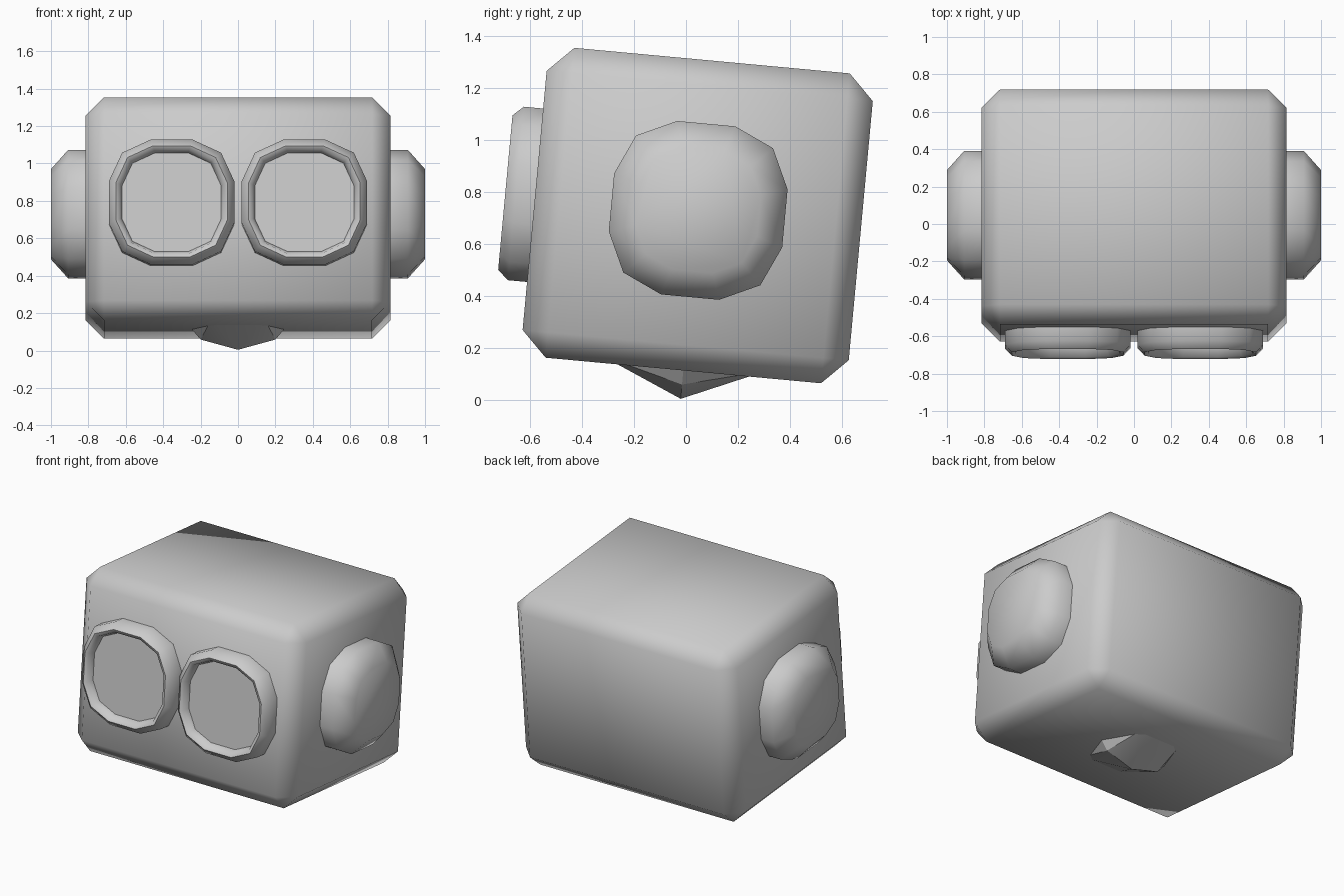
import bpy, bmesh, math
from mathutils import Matrix

if "Cube" in bpy.data.objects:
    bpy.data.objects.remove(bpy.data.objects["Cube"])

# Everything sits in a frame leaning slightly forward
FRAME = Matrix.Translation((0, 0.045, 0.709)) @ Matrix.Rotation(math.radians(-5.3), 4, 'X')

grey = bpy.data.materials.new("plain_grey")
grey.diffuse_color = (0.6, 0.6, 0.6, 1)
grey.use_nodes = True
grey.node_tree.nodes["Principled BSDF"].inputs["Base Color"].default_value = grey.diffuse_color


def finish(name, bm, angle=None):
    bmesh.ops.recalc_face_normals(bm, faces=bm.faces)
    me = bpy.data.meshes.new(name)
    bm.to_mesh(me)
    bm.free()
    me.materials.append(grey)
    ob = bpy.data.objects.new(name, me)
    bpy.context.collection.objects.link(ob)
    ob.matrix_world = FRAME
    if angle:
        bpy.context.view_layer.objects.active = ob
        ob.select_set(True)
        bpy.ops.object.shade_smooth_by_angle(angle=math.radians(angle))
        ob.select_set(False)
    return ob


def outline(h):
    """Twelve-sided rounded square of half size h."""
    pts = []
    for k in range(4):
        c, s = round(math.cos(k * math.pi / 2)), round(math.sin(k * math.pi / 2))
        for u, v in ((1, -0.335), (1, 0.335), (0.79, 0.79)):
            pts.append(((u * c - v * s) * h, (u * s + v * c) * h))
    return pts


def loft(name, profile, place, cap_start=False, cap_end=False, angle=60):
    """Join rounded-square rings given as (half size, depth)."""
    bm = bmesh.new()
    rings = [[bm.verts.new(place(u, v, d)) for u, v in outline(h)] for h, d in profile]
    for a, b in zip(rings, rings[1:]):
        for i in range(12):
            j = (i + 1) % 12
            bm.faces.new((a[i], a[j], b[j], b[i]))
    if cap_start:
        bm.faces.new(rings[0])
    if cap_end:
        bm.faces.new(rings[-1])
    return finish(name, bm, angle)


# Head: chamfered box, smooth shaded
bm = bmesh.new()
bmesh.ops.create_cube(bm, size=1, matrix=Matrix.Diagonal((1.63, 1.26, 1.197, 1)))
bmesh.ops.bevel(bm, geom=bm.edges[:], offset=0.098, segments=1, affect='EDGES')
finish("head", bm, 60)

for side, s in (("right", 1), ("left", -1)):
    # Ear pad
    loft(side + "_ear", [(0.335, 0.76), (0.335, 0.908), (0.235, 1.0)],
         lambda u, v, d: (s * d, u, v + 0.02), cap_start=True, cap_end=True)

    # Eye: rounded rim with recessed flat lens
    def eye(u, v, d):
        return (s * 0.355 + u, -d, v + 0.02)
    loft(side + "_eye_rim",
         [(0.335, 0.59), (0.335, 0.705), (0.298, 0.745), (0.278, 0.735), (0.265, 0.69)], eye)
    bm = bmesh.new()
    lens = bm.faces.new([bm.verts.new(eye(u, v, 0.69)) for u, v in outline(0.266)])
    lens.normal_update()
    if lens.normal.y > 0:
        lens.normal_flip()
    me_ob = finish(side + "_eye_lens", bm)
    if me_ob.data.polygons[0].normal.y > 0:
        me_ob.data.flip_normals()

# Neck stub: faceted point under the head
bm = bmesh.new()
pts = [(0, 0, -0.708)]
for s in (-1, 1):
    pts += [(s * 0.2, 0, -0.653), (s * 0.27, 0, -0.57)]
    for t in (-1, 1):
        pts.append((s * 0.14, t * 0.32, -0.57))
bmesh.ops.convex_hull(bm, input=[bm.verts.new(p) for p in pts])
finish("neck_stub", bm, 30)
